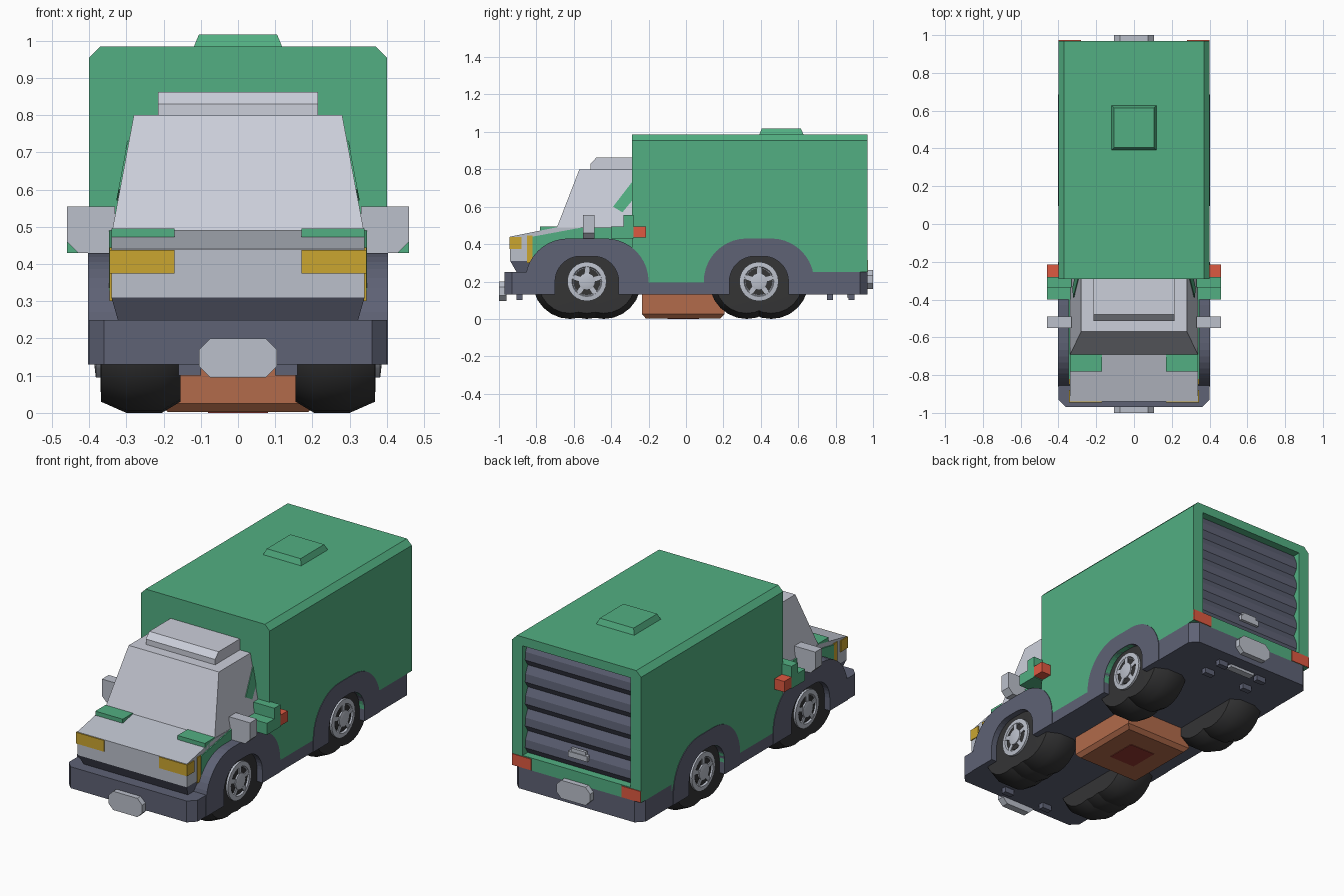
import bpy, bmesh, math

if "Cube" in bpy.data.objects:
    bpy.data.objects.remove(bpy.data.objects["Cube"])

def mat(name, r, g, b):
    m = bpy.data.materials.new(name)
    m.diffuse_color = (r, g, b, 1)
    m.use_nodes = True
    m.node_tree.nodes["Principled BSDF"].inputs["Base Color"].default_value = m.diffuse_color
    return m

GREEN = mat("green", .084, .43, .223)
GREY = mat("light grey", .50, .53, .60)
PALE = mat("pale cab", .60, .62, .70)
SLATE = mat("slate", .112, .122, .178)
RUBBER = mat("rubber", .035, .035, .036)
YELLOW = mat("yellow", .60, .38, .03)
RED = mat("red", .73, .10, .053)
RUST = mat("rust orange", .445, .147, .07)
DARKRED = mat("dark red", .30, .04, .03)

def finish(name, bm, m, smooth=False):
    bmesh.ops.recalc_face_normals(bm, faces=bm.faces)
    me = bpy.data.meshes.new(name)
    bm.to_mesh(me)
    bm.free()
    ob = bpy.data.objects.new(name, me)
    bpy.context.collection.objects.link(ob)
    me.materials.append(m)
    if smooth:
        bpy.ops.object.select_all(action='DESELECT')
        bpy.context.view_layer.objects.active = ob
        ob.select_set(True)
        bpy.ops.object.shade_smooth_by_angle(angle=math.radians(35))
    return ob

def loft(name, pts_a, pts_b, m, smooth=False):
    """Closed solid between two matching 3D outlines."""
    bm = bmesh.new()
    a = [bm.verts.new(p) for p in pts_a]
    b = [bm.verts.new(p) for p in pts_b]
    bm.faces.new(a)
    bm.faces.new(b)
    n = len(a)
    for i in range(n):
        bm.faces.new((a[i], a[(i + 1) % n], b[(i + 1) % n], b[i]))
    return finish(name, bm, m, smooth)

def prism(name, pts, axis, lo, hi, m, smooth=False):
    """Extrude a 2D outline along an axis."""
    put = {'x': lambda p, t: (t, p[0], p[1]),
           'y': lambda p, t: (p[0], t, p[1]),
           'z': lambda p, t: (p[0], p[1], t)}[axis]
    return loft(name, [put(p, lo) for p in pts], [put(p, hi) for p in pts], m, smooth)

def rect(a0, a1, b0, b1, c=0):
    if not c:
        return [(a0, b0), (a1, b0), (a1, b1), (a0, b1)]
    return [(a0 + c, b0), (a1 - c, b0), (a1, b0 + c), (a1, b1 - c),
            (a1 - c, b1), (a0 + c, b1), (a0, b1 - c), (a0, b0 + c)]

def box(name, x0, x1, y0, y1, z0, z1, m):
    return prism(name, rect(x0, x1, y0, y1), 'z', z0, z1, m)

def sided(s, x0, x1):
    return (s * x0, s * x1) if s > 0 else (s * x1, s * x0)

def cut(ob, cutter):
    md = ob.modifiers.new("cut", 'BOOLEAN')
    md.operation = 'DIFFERENCE'
    md.solver = 'EXACT'
    md.object = cutter
    bpy.ops.object.select_all(action='DESELECT')
    bpy.context.view_layer.objects.active = ob
    ob.select_set(True)
    bpy.ops.object.modifier_apply(modifier=md.name)

def arch(cy, off, r, base, n=10):
    """Stretched half circle above the axle, with straight legs."""
    pts = [(cy + off + r, base)]
    for k in (1, -1):
        for i in range(n + 1):
            t = math.pi / 2 * (i / n + (0 if k > 0 else 1))
            pts.append((cy + k * off + r * math.cos(t), .2 + r * math.sin(t)))
    return pts + [(cy - off - r, base)]

def lathe(name, prof, cy, s, m, steps=24):
    """Spin an (x, radius) profile about a wheel axle; closed at both ends."""
    bm = bmesh.new()
    rings = [[bm.verts.new((s * x, cy + r * math.cos(2 * math.pi * i / steps),
                            .2 + r * math.sin(2 * math.pi * i / steps)))
              for i in range(steps)] for x, r in prof]
    for a, b in zip(rings, rings[1:]):
        for i in range(steps):
            j = (i + 1) % steps
            bm.faces.new((a[i], a[j], b[j], b[i]))
    bm.faces.new(rings[0])
    bm.faces.new(rings[-1])
    return finish(name, bm, m, True)

# Chassis with clipped corners and raised ends
chassis = prism("chassis", rect(-.40, .40, -.97, .97, .04), 'z', .13, .195, SLATE)
front_end = prism("front_bumper", rect(-.40, .40, -.97, -.72, .04), 'z', .19, .25, SLATE)
rear_end = prism("rear_bumper", rect(-.40, .40, .62, .97, .04), 'z', .19, .25, SLATE)

# Cargo body with chamfered roof edges and door recess
cargo = prism("cargo_body", [(-.40, .19), (.40, .19), (.40, .955), (.37, .985),
                             (-.37, .985), (-.40, .955)], 'y', -.29, .97, GREEN)
low = box("cutter_rear", -.5, .5, .70, 1.1, .1, .25, GREEN)
door = box("cutter_door", -.335, .335, .91, 1.1, .32, .935, GREEN)
for c in (low, door):
    cut(cargo, c)
    bpy.data.objects.remove(c)

# Fenders, wheels and rims
for tag, cy, off, copies in (("front", -.53, .10, (-.09, 0, .09)),
                             ("rear", .39, .065, (-.065, .065))):
    for s in (-1, 1):
        fender = prism(f"{tag}_fender", arch(cy, off, .23, .13), 'x',
                       *sided(s, .30, .403), SLATE)
        hole = prism("cutter_wheel", arch(cy, off * .35, .135, .05), 'x',
                     *sided(s, .28, .5), SLATE)
        for ob in (fender, chassis, cargo):
            cut(ob, hole)
        bpy.data.objects.remove(hole)
        for d in copies:
            lathe(f"{tag}_tyre", [(.155, .10), (.155, .17), (.205, .2), (.30, .2),
                                  (.368, .17), (.37, .10)], cy + d, s, RUBBER)
        lathe(f"{tag}_rim", [(.34, .105), (.382, .105), (.385, .08), (.375, .075)],
              cy, s, GREY)
        lathe(f"{tag}_rim_well", [(.36, .072), (.379, .072)], cy, s, RUBBER)
        lathe(f"{tag}_hub", [(.36, .045), (.388, .045), (.392, .03)], cy, s, GREY)
        for k in range(5):
            t = 2 * math.pi * k / 5 + .3
            u, v = math.cos(t), math.sin(t)
            pts = [(cy + u * r + v * w, .2 + v * r - u * w)
                   for r, w in ((.03, .012), (.085, .012), (.085, -.012), (.03, -.012))]
            prism(f"{tag}_spoke", pts, 'x', *sided(s, .37, .384), GREY)

# Roller door slats
step = .615 / 5
for i in range(5):
    z = .32 + i * step
    prism("door_slat", [(.905, z), (.925, z), (.948, z + .035), (.945, z + .08),
                        (.925, z + step), (.905, z + step)], 'x', -.335, .335, SLATE)
box("door_handle", -.06, .06, .94, .962, .385, .415, GREY)
box("door_handle_lip", -.045, .045, .94, .957, .41, .435, GREY)

# Roof hatch
def square(h, z):
    return [(x * h, .51 + y * h, z) for x, y in ((-1, -1), (1, -1), (1, 1), (-1, 1))]
loft("roof_hatch", square(.12, .98), square(.105, 1.017), GREEN)

# Cab: hood, tapered nose, cabin and roof fairing
prism("hood", [(-.94, .31), (-.94, .44), (-.69, .49), (-.28, .49), (-.28, .31)],
      'x', -.34, .34, GREY)
def quad(x, y, z):
    return [(-x, y, z), (x, y, z), (x, -.28, z), (-x, -.28, z)]
loft("nose_grille", quad(.32, -.90, .24), quad(.34, -.94, .31), SLATE)
loft("cabin", quad(.338, -.69, .49), quad(.28, -.57, .80), PALE)
prism("roof_fairing", [(-.51, .80), (-.51, .83), (-.48, .862), (-.28, .862), (-.28, .80)],
      'x', -.215, .215, PALE)

for s in (-1, 1):
    # Lamps and hood pads
    box("headlight", *sided(s, .17, .345), -.945, -.88, .375, .438, YELLOW)
    box("side_marker", *sided(s, .33, .345), -.85, -.82, .30, .445, YELLOW)
    prism("hood_pad", [(-.78, .46), (-.78, .495), (-.69, .495), (-.69, .46)], 'x',
          *sided(s, .17, .34), GREEN)
    # Door panel and window pillar
    prism("door_panel", [(-.82, .25), (-.82, .44), (-.55, .49), (-.28, .49), (-.28, .25)],
          'x', *sided(s, .335, .346), GREEN)
    def on_side(y, z, d):
        return (s * (.338 - (z - .49) * .058 / .31 + d), y, z)
    strip = [(-.39, .60), (-.29, .73), (-.29, .63), (-.34, .57)]
    loft("pillar_stripe", [on_side(y, z, -.004) for y, z in strip],
         [on_side(y, z, .004) for y, z in strip], GREEN)
    # Mirror with clipped lower corner
    prism("mirror", [(s * .33, .43), (s * .43, .43), (s * .46, .46), (s * .46, .555),
                     (s * .33, .555)], 'y', -.55, -.49, GREY)
    # Stepped side pod with a red lamp
    prism("side_pod", [(-.40, .43), (-.28, .43), (-.28, .555), (-.335, .555),
                       (-.335, .495), (-.40, .495)], 'x', *sided(s, .33, .46), GREEN)
    box("side_lamp", *sided(s, .39, .46), -.28, -.215, .435, .495, RED)
    # Tail lights
    box("tail_light", *sided(s, .28, .40), .965, .974, .252, .315, RED)
    # Underside brackets
    for y in (-.89, .77, .885):
        box("bracket", *sided(s, .10, .16), y - .015, y + .015, .10, .135, SLATE)

# Bumper plates
prism("front_plate", rect(-.105, .105, .095, .20, .03), 'y', -1, -.96, GREY)
prism("rear_plate", rect(-.105, .105, .16, .262, .03), 'y', .96, 1, GREY)
box("rear_step", -.08, .08, .86, .90, .115, .135, GREY)

# Underslung tank with chamfered base
def base(x, y0, y1, z):
    return [(-x, y0, z), (x, y0, z), (x, y1, z), (-x, y1, z)]
loft("tank", base(.21, -.235, .205, .025), base(.21, -.235, .205, .14), RUST)
loft("tank_base", base(.19, -.215, .185, .003), base(.21, -.235, .205, .025), RUST)
box("tank_label", -.08, .08, -.10, .07, 0, .006, DARKRED)
